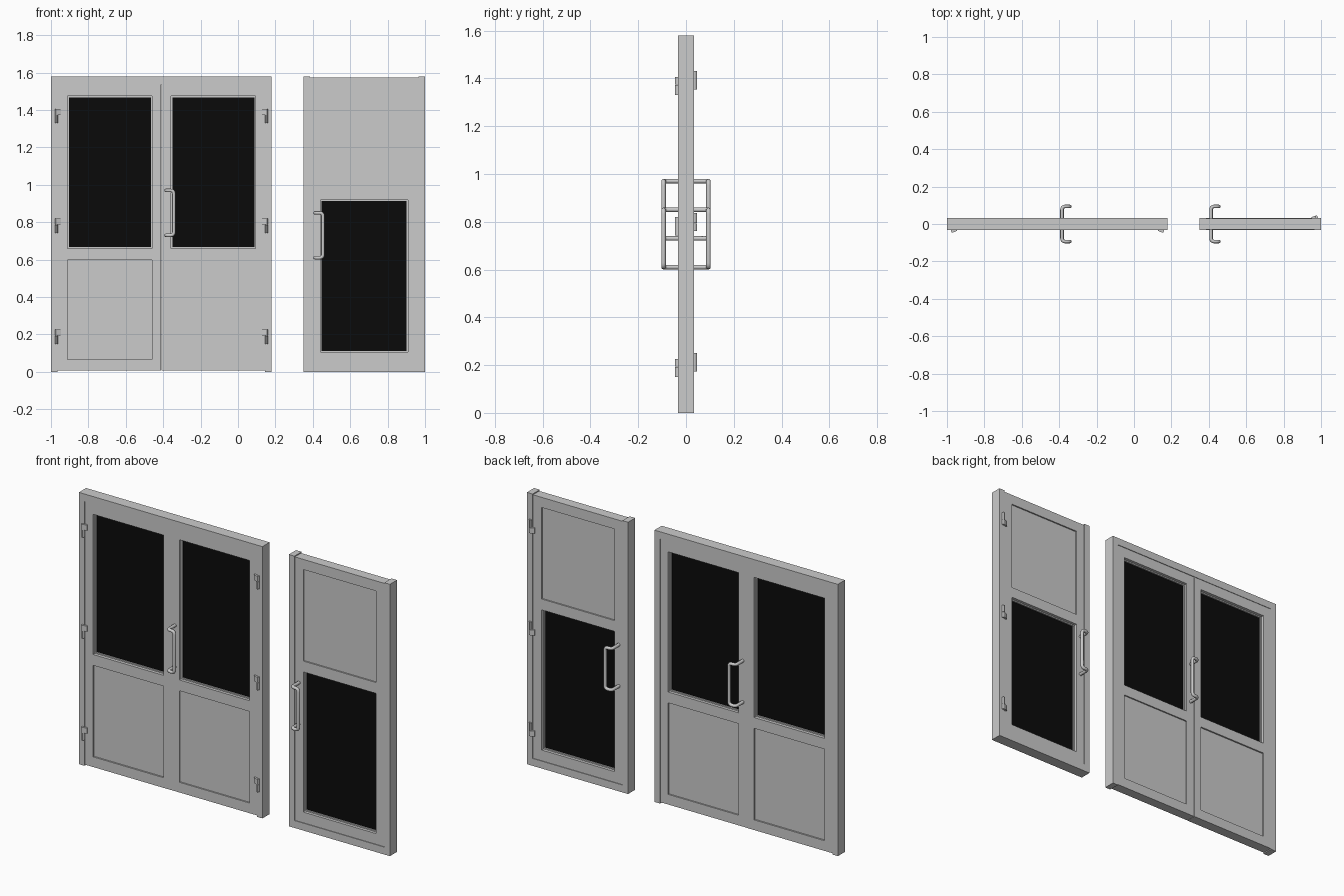
import bpy, bmesh, math
from mathutils import Matrix, Vector

if "Cube" in bpy.data.objects:
    bpy.data.objects.remove(bpy.data.objects["Cube"])

H = 1.58            # door height
T = 0.033           # half thickness of the frame
JAMB, RAIL = 0.036, 0.043
GLASS_Z, PANEL_Z = (0.66, 1.475), (0.065, 0.597)

glass_mat = bpy.data.materials.new("dark_glass")
glass_mat.diffuse_color = (0.003, 0.003, 0.003, 1)
glass_mat.use_nodes = True
glass_mat.node_tree.nodes["Principled BSDF"].inputs["Base Color"].default_value = glass_mat.diffuse_color


def finish(bm, name, M):
    bmesh.ops.recalc_face_normals(bm, faces=bm.faces)
    me = bpy.data.meshes.new(name)
    bm.to_mesh(me)
    bm.free()
    ob = bpy.data.objects.new(name, me)
    bpy.context.collection.objects.link(ob)
    ob.matrix_world = M
    return ob


def slab(name, xs, zs, holes, half, M):
    """Upright sheet split into cells; cells listed in holes stay open."""
    bm = bmesh.new()
    v = [[bm.verts.new((x, -half, z)) for z in zs] for x in xs]
    for i in range(len(xs) - 1):
        for k in range(len(zs) - 1):
            if (i, k) not in holes:
                bm.faces.new((v[i][k], v[i + 1][k], v[i + 1][k + 1], v[i][k + 1]))
    bmesh.ops.delete(bm, geom=[w for w in bm.verts if not w.link_faces], context='VERTS')
    r = bmesh.ops.extrude_face_region(bm, geom=bm.faces[:], use_keep_orig=True)
    new = [g for g in r['geom'] if isinstance(g, bmesh.types.BMVert)]
    bmesh.ops.translate(bm, verts=new, vec=(0, 2 * half, 0))
    return finish(bm, name, M)


def prism(bm, profile, z0, z1):
    lo = [bm.verts.new((x, y, z0)) for x, y in profile]
    hi = [bm.verts.new((x, y, z1)) for x, y in profile]
    bm.faces.new(lo)
    bm.faces.new(hi)
    n = len(lo)
    for i in range(n):
        j = (i + 1) % n
        bm.faces.new((lo[i], lo[j], hi[j], hi[i]))


def hinge(name, x, s, z, M):
    """Flag hinge: pin at x on the jamb, leaf reaching inwards (direction s)."""
    bm = bmesh.new()
    y = -T + 0.004
    pin = [(x, y), (x + s * .002, -.04), (x + s * .006, -.045), (x + s * .012, -.045),
           (x + s * .016, -.04), (x + s * .017, y)]
    flag = pin[:4] + [(x + s * .034, -.037), (x + s * .034, y)]
    prism(bm, pin, z, z + 0.043)
    prism(bm, flag, z + 0.044, z + 0.076)
    finish(bm, name, M)


def handle(name, x, side, M):
    """Bent tube pull: out from the leaf, sideways, then down and back."""
    y0, y1, zb, zt, bar = side * 0.025, side * 0.094, 0.73, 0.97, x + 0.042
    pts = [Vector(p) for p in ((x, y0, zt), (x, y1, zt), (bar, y1, zt),
                               (bar, y1, zb), (x, y1, zb), (x, y0, zb))]
    path = [pts[0]]
    for a, b, c in zip(pts, pts[1:], pts[2:]):
        p, q = b + (a - b).normalized() * 0.018, b + (c - b).normalized() * 0.018
        for i in range(5):
            t = i / 4
            path.append(p * (1 - t) ** 2 + b * 2 * t * (1 - t) + q * t * t)
    path.append(pts[-1])
    cu = bpy.data.curves.new(name, 'CURVE')
    cu.dimensions = '3D'
    cu.bevel_depth, cu.bevel_resolution, cu.use_fill_caps = 0.0095, 2, True
    sp = cu.splines.new('POLY')
    sp.points.add(len(path) - 1)
    for w, p in zip(sp.points, path):
        w.co = (*p, 1)
    sp.use_smooth = True
    ob = bpy.data.objects.new(name, cu)
    bpy.context.collection.objects.link(ob)
    ob.matrix_world = M


def leaf(name, x0, x1, a, b, M, half=0.029):
    # stiles and rails, with two openings
    slab(name + "_leaf", [x0, a, b, x1], [0.006, *PANEL_Z, *GLASS_Z, H - RAIL],
         {(1, 1), (1, 3)}, half, M)
    # lower solid panel
    slab(name + "_panel", [a, b], PANEL_Z, (), 0.021, M)
    # glazing bead and glass
    g, (z0, z1) = 0.007, GLASS_Z
    slab(name + "_bead", [a, a + g, b - g, b], [z0, z0 + g, z1 - g, z1], {(1, 1)}, 0.012, M)
    slab(name + "_glass", [a + g, b - g], [z0 + g, z1 - g], (), 0.004, M).data.materials.append(glass_mat)


def surround(name, x0, x1, M):
    slab(name, [x0, x0 + JAMB, x1 - JAMB, x1], [0, H - RAIL, H], {(1, 0)}, T, M)


# double door
I = Matrix.Identity(4)
surround("double_frame", -1, 0.18, I)
leaf("double_left", -0.964, -0.411, -0.911, -0.459, I, 0.030)
leaf("double_right", -0.4095, 0.144, -0.357, 0.094, I)

# single door, turned upside down
F = Matrix.Translation((0, 0, H)) @ Matrix.Rotation(math.pi, 4, 'X')
surround("single_frame", 0.35, 1.0, F)
leaf("single", 0.386, 0.964, 0.44, 0.908, F)

# hinges
for i, z in enumerate((0.15, 0.743, 1.33)):
    hinge(f"double_hinge_left_{i}", -0.98, 1, z, I)
    hinge(f"double_hinge_right_{i}", 0.162, -1, z, I)
    hinge(f"single_hinge_{i}", 0.984, -1, z, F)

# pull handles on both faces
for side, label in ((-1, "front"), (1, "back")):
    handle("double_handle_" + label, -0.385, side, I)
    handle("single_handle_" + label, 0.412, side, F)
